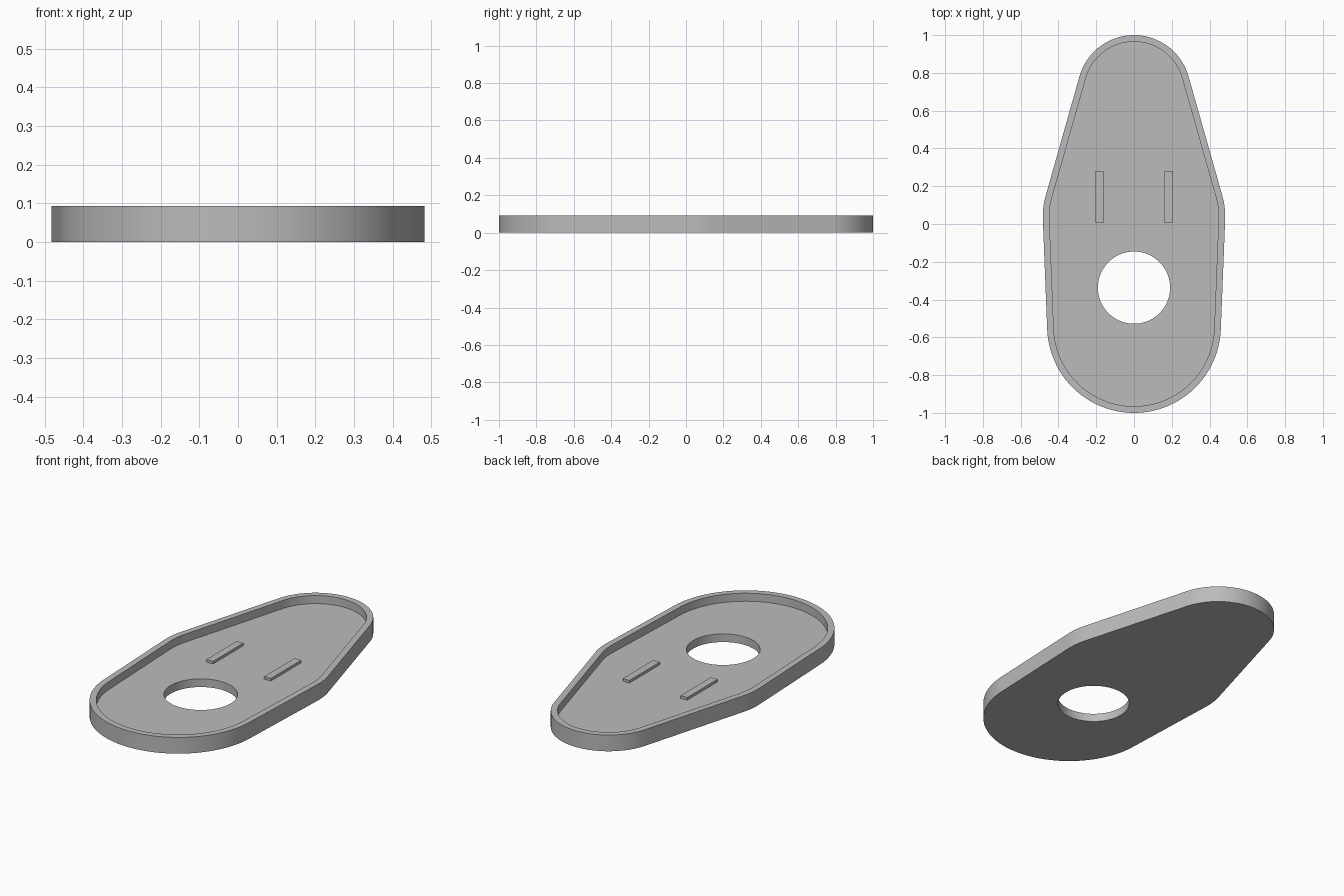
import bpy, bmesh, math
from mathutils import Vector

cube = bpy.data.objects.get("Cube")
if cube:
    bpy.data.objects.remove(cube, do_unlink=True)

HEIGHT, FLOOR, WALL = 0.093, 0.047, 0.035
HOLE_Y, HOLE_R = -0.337, 0.191

grey = bpy.data.materials.new("plain grey")
grey.use_nodes = True
colour = (0.5, 0.5, 0.5, 1)
grey.diffuse_color = colour
grey.node_tree.nodes["Principled BSDF"].inputs["Base Color"].default_value = colour


def finish(bm, name):
    bmesh.ops.recalc_face_normals(bm, faces=bm.faces)
    mesh = bpy.data.meshes.new(name)
    bm.to_mesh(mesh)
    bm.free()
    mesh.materials.append(grey)
    obj = bpy.data.objects.new(name, mesh)
    bpy.context.collection.objects.link(obj)
    return obj


def tangent_angle(a, b):
    """Normal angle of the outer right-hand tangent from circle a up to circle b."""
    d = b[0] - a[0]
    return math.atan2(d.y, d.x) - math.acos((a[1] - b[1]) / d.length)


# Outline: tangent arcs joined by straight sides (nose, shoulders, round tail)
tail = (Vector((0, -0.54)), 0.46)
shoulder = (Vector((0.083, 0.04)), 0.4)
nose = (Vector((0, 0.7)), 0.3)
low, high = tangent_angle(tail, shoulder), tangent_angle(shoulder, nose)
arcs = [(tail, -math.pi / 2, low, 32), (shoulder, low, high, 10),
        (nose, high, math.pi / 2, 32)]

half = []  # pairs of point and outward normal
for (centre, radius), start, end, steps in arcs:
    for i in range(steps + 1):
        t = start + (end - start) * i / steps
        n = Vector((math.cos(t), math.sin(t)))
        p = centre + n * radius
        if i == 0 and half:
            q = half[-1][0]
            half += [(q.lerp(p, k / 14), n) for k in range(1, 14)]
        half.append((p, n))
mirror = [(Vector((-p.x, p.y)), Vector((-n.x, n.y))) for p, n in half[-2:0:-1]]
outline = half + mirror

# Tray: rings run up the outside, over the rim, across the floor, down the hole
outer = [p for p, n in outline]
inner = [p - n * WALL for p, n in outline]
hub = Vector((0, HOLE_Y))
hole = [hub + (p - hub).normalized() * HOLE_R for p in outer]
profile = [(outer, 0), (outer, HEIGHT), (inner, HEIGHT), (inner, FLOOR),
           (hole, FLOOR), (hole, 0)]
bm = bmesh.new()
rings = [[bm.verts.new((p.x, p.y, z)) for p in ring] for ring, z in profile]
count = len(outer)
for a, b in zip(rings, rings[1:] + rings[:1]):
    for i in range(count):
        j = (i + 1) % count
        bm.faces.new((a[i], a[j], b[j], b[i]))
tray = finish(bm, "tray")
bpy.ops.object.select_all(action='DESELECT')
tray.select_set(True)
bpy.context.view_layer.objects.active = tray
bpy.ops.object.shade_smooth_by_angle(angle=math.radians(30))

# Two raised locating bars on the floor
for side, name in ((1, "left_bar"), (-1, "right_bar")):
    bm = bmesh.new()
    bmesh.ops.create_cube(bm, size=1)
    bmesh.ops.scale(bm, vec=(0.042, 0.275, 0.02), verts=bm.verts)
    bmesh.ops.translate(bm, vec=(side * 0.183, 0.143, FLOOR + 0.005), verts=bm.verts)
    finish(bm, name)
